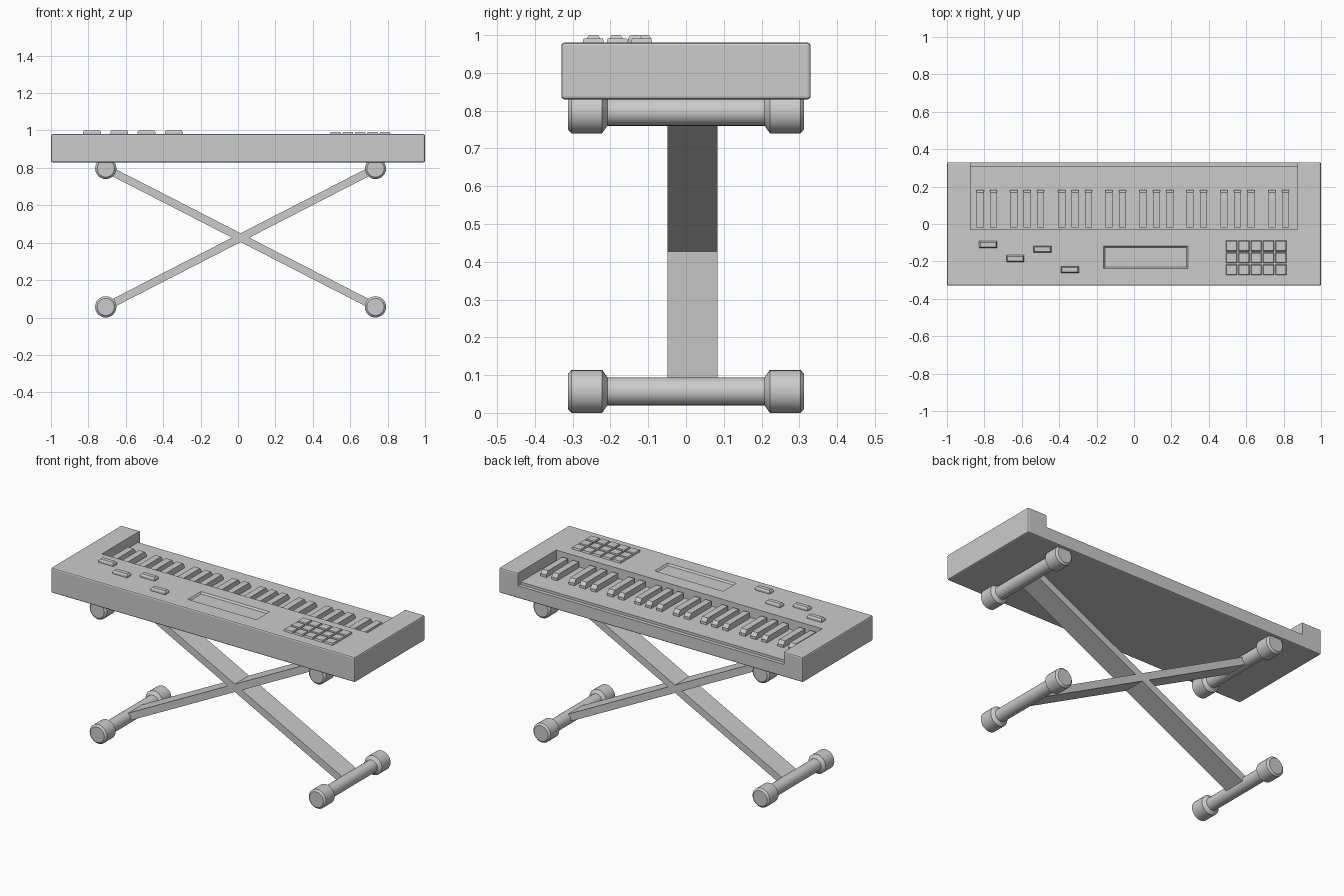
import bpy, bmesh, math
from mathutils import Matrix, Vector

if "Cube" in bpy.data.objects:
    bpy.data.objects.remove(bpy.data.objects["Cube"])


def make(name, bm, smooth=False):
    bmesh.ops.recalc_face_normals(bm, faces=bm.faces[:])
    me = bpy.data.meshes.new(name)
    bm.to_mesh(me)
    bm.free()
    ob = bpy.data.objects.new(name, me)
    bpy.context.collection.objects.link(ob)
    if smooth:
        bpy.ops.object.select_all(action='DESELECT')
        ob.select_set(True)
        bpy.context.view_layer.objects.active = ob
        bpy.ops.object.shade_smooth_by_angle(angle=math.radians(35))
    return ob


def add_block(bm, x, y, z, inset=0.0):
    """Box from (min, max) ranges; the top can be inset to give sloped sides."""
    lo = [bm.verts.new((a, b, z[0])) for a, b in
          ((x[0], y[0]), (x[1], y[0]), (x[1], y[1]), (x[0], y[1]))]
    i = inset
    hi = [bm.verts.new((a, b, z[1])) for a, b in
          ((x[0] + i, y[0] + i), (x[1] - i, y[0] + i),
           (x[1] - i, y[1] - i), (x[0] + i, y[1] - i))]
    bm.faces.new(lo[::-1])
    bm.faces.new(hi)
    for k in range(4):
        n = (k + 1) % 4
        bm.faces.new((lo[k], lo[n], hi[n], hi[k]))


def block(name, x, y, z, inset=0.0, bevel=0.0):
    bm = bmesh.new()
    add_block(bm, x, y, z, inset)
    if bevel:
        bmesh.ops.bevel(bm, geom=bm.edges[:], offset=bevel, segments=2,
                        profile=0.5, affect='EDGES')
    return make(name, bm)


def cut(ob, cutter):
    mod = ob.modifiers.new("cut", 'BOOLEAN')
    mod.operation = 'DIFFERENCE'
    mod.solver = 'EXACT'
    mod.object = cutter
    bpy.context.view_layer.objects.active = ob
    bpy.ops.object.modifier_apply(modifier=mod.name)
    bpy.data.objects.remove(cutter)


# keyboard case with the key bed and the screen cut into it
case = block("case", (-1, 1), (-0.33, 0.33), (0.83, 0.98), bevel=0.008)
cut(case, block("key_bed_cutter", (-0.875, 0.875), (-0.03, 0.5), (0.905, 1.1)))
cut(case, block("screen_cutter", (-0.165, 0.29), (-0.24, -0.115), (0.982, 0.97), inset=0.01))

# white key slab
block("white_keys", (-0.873, 0.873), (-0.03, 0.308), (0.895, 0.92))

# black keys with sloped free ends
bm = bmesh.new()
groups = [(-0.822, 2), (-0.643, 3), (-0.386, 3), (-0.134, 2),
          (0.048, 3), (0.30, 2), (0.482, 3), (0.738, 2)]
for start, count in groups:
    for i in range(count):
        cx = start + i * 0.0715
        profile = [(-0.02, 0.915), (0.183, 0.915), (0.183, 0.935), (0.168, 0.955), (-0.02, 0.955)]
        f = bm.faces.new([bm.verts.new((cx - 0.019, y, z)) for y, z in profile])
        ext = bmesh.ops.extrude_face_region(bm, geom=[f], use_keep_orig=True)
        bmesh.ops.translate(bm, vec=(0.038, 0, 0),
                            verts=[v for v in ext['geom'] if isinstance(v, bmesh.types.BMVert)])
make("black_keys", bm)

# push buttons
for i, (x, y) in enumerate([(-0.78, -0.11), (-0.635, -0.185), (-0.49, -0.135), (-0.343, -0.245)]):
    bm = bmesh.new()
    add_block(bm, (x - 0.048, x + 0.048), (y - 0.018, y + 0.018), (0.975, 0.991))
    add_block(bm, (x - 0.048, x + 0.048), (y - 0.018, y + 0.018), (0.991, 1.0), 0.006)
    make(f"button_{i + 1}", bm)

# pad grid
bm = bmesh.new()
for c in range(5):
    for r in range(3):
        x, y = 0.491 + c * 0.066, -0.275 + r * 0.064
        add_block(bm, (x, x + 0.061), (y, y + 0.059), (0.975, 0.991), 0.004)
make("pad_grid", bm)


# crossbars with rubber end caps, turned from a profile along y
def crossbar(name, x, z, sides=24):
    half = [(0.313, 0.046), (0.303, 0.057), (0.222, 0.057), (0.208, 0.037)]
    prof = [(-y, r) for y, r in half] + half[::-1]
    bm = bmesh.new()
    rings = [[bm.verts.new((x + r * math.cos(2 * math.pi * k / sides), y,
                            z + r * math.sin(2 * math.pi * k / sides)))
              for k in range(sides)] for y, r in prof]
    for a, b in zip(rings, rings[1:]):
        for k in range(sides):
            n = (k + 1) % sides
            bm.faces.new((a[k], a[n], b[n], b[k]))
    bm.faces.new(rings[0])
    bm.faces.new(rings[-1])
    make(name, bm, smooth=True)


LEFT, RIGHT, LOW, HIGH = -0.707, 0.735, 0.057, 0.797
for side, x in (("left", LEFT), ("right", RIGHT)):
    crossbar(f"foot_{side}", x, LOW)
    crossbar(f"support_{side}", x, HIGH)


# crossed flat legs
def leg(name, x0, z0, x1, z1):
    a, b = Vector((x0, 0.017, z0)), Vector((x1, 0.017, z1))
    d = b - a
    bm = bmesh.new()
    m = (Matrix.Translation((a + b) / 2)
         @ Matrix.Rotation(-math.atan2(d.z, d.x), 4, 'Y')
         @ Matrix.Diagonal((d.length, 0.133, 0.042, 1)))
    bmesh.ops.create_cube(bm, size=1, matrix=m)
    make(name, bm)


leg("leg_rising", LEFT, LOW, RIGHT, HIGH)
leg("leg_falling", LEFT, HIGH, RIGHT, LOW)
